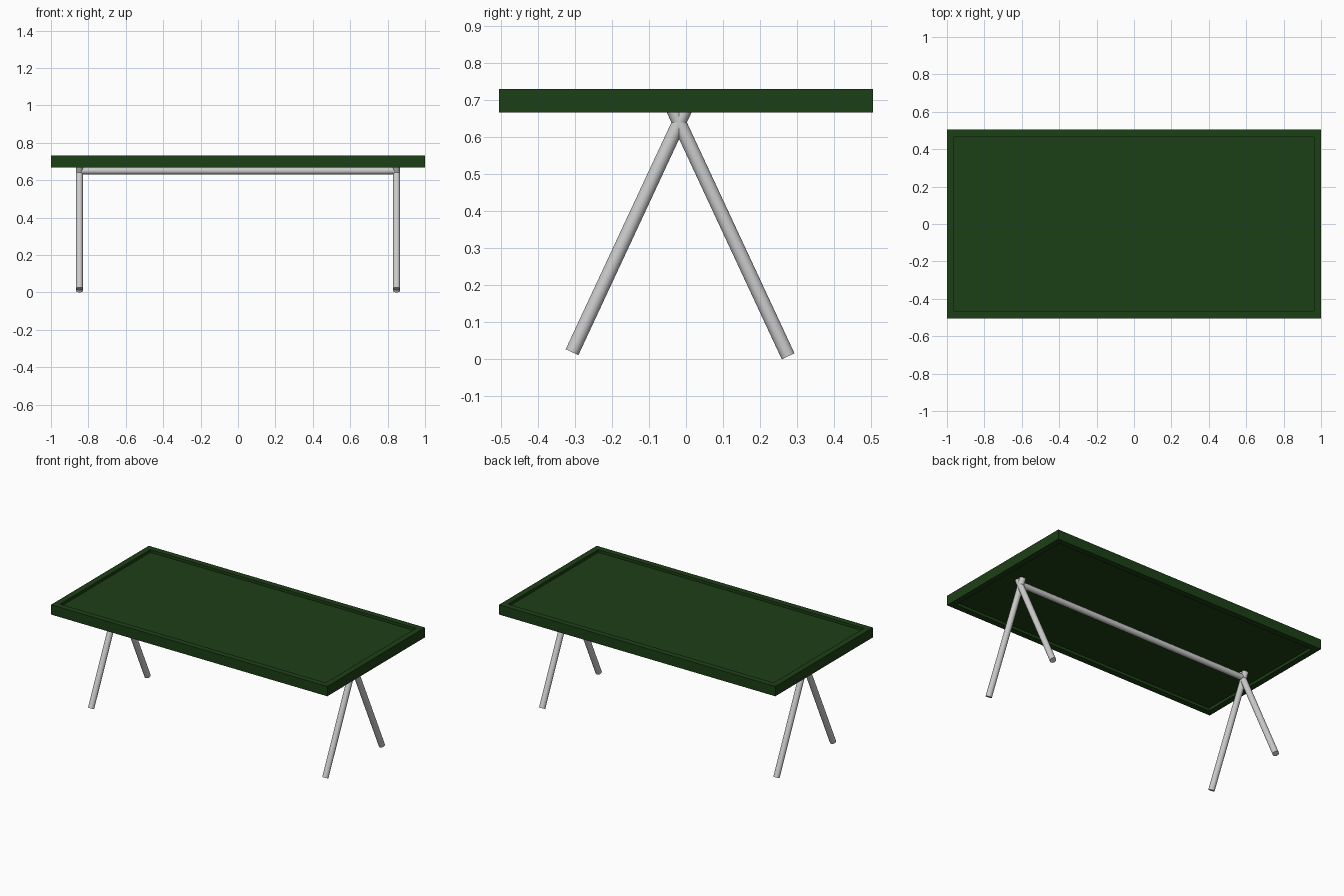
import bpy, bmesh
from mathutils import Vector

if "Cube" in bpy.data.objects:
    bpy.data.objects.remove(bpy.data.objects["Cube"])

green = bpy.data.materials.new("dark_green")
green.diffuse_color = (0.012, 0.05, 0.008, 1)
green.use_nodes = True
green.node_tree.nodes["Principled BSDF"].inputs["Base Color"].default_value = green.diffuse_color


def tube(name, start, end, radius, sides=32):
    """Smooth capped cylinder between two points."""
    a, b = Vector(start), Vector(end)
    d = b - a
    bpy.ops.mesh.primitive_cylinder_add(
        vertices=sides, radius=radius, depth=d.length, location=(a + b) / 2,
        rotation=d.to_track_quat('Z', 'Y').to_euler())
    obj = bpy.context.object
    obj.name = name
    bpy.ops.object.shade_smooth_by_angle()
    return obj


# Table top: slab with a raised rim around a recessed panel, above and below
bm = bmesh.new()
bmesh.ops.create_cube(bm, size=1)
bmesh.ops.scale(bm, vec=(2.0, 1.01, 0.064), verts=bm.verts)
bmesh.ops.translate(bm, vec=(0, 0, 0.699), verts=bm.verts)
bm.normal_update()
for face in [f for f in bm.faces if abs(f.normal.z) > 0.5]:
    up = face.normal.z
    # rim border, then a tiny-width inset pushed down gives vertical walls
    bmesh.ops.inset_region(bm, faces=[face], thickness=0.055)
    old_edges = list(face.edges)
    result = bmesh.ops.extrude_discrete_faces(bm, faces=[face])
    floor = result["faces"][0]
    bmesh.ops.translate(bm, vec=(0, 0, -0.018 * up), verts=floor.verts)
bmesh.ops.recalc_face_normals(bm, faces=bm.faces)
mesh = bpy.data.meshes.new("table_top")
bm.to_mesh(mesh)
bm.free()
top = bpy.data.objects.new("table_top", mesh)
bpy.context.collection.objects.link(top)
mesh.materials.append(green)

# Crossed legs at each end
LEG_X = 0.848
for side, x in (("left", -LEG_X), ("right", LEG_X)):
    tube(side + "_front_leg", (x, -0.308, 0.019), (x, 0.002, 0.684), 0.019)
    tube(side + "_back_leg", (x, 0.276, 0.008), (x, -0.039, 0.684), 0.019)

# Crossbar joining the two leg pairs
tube("crossbar", (-LEG_X, -0.02, 0.65), (LEG_X, -0.02, 0.65), 0.019)
